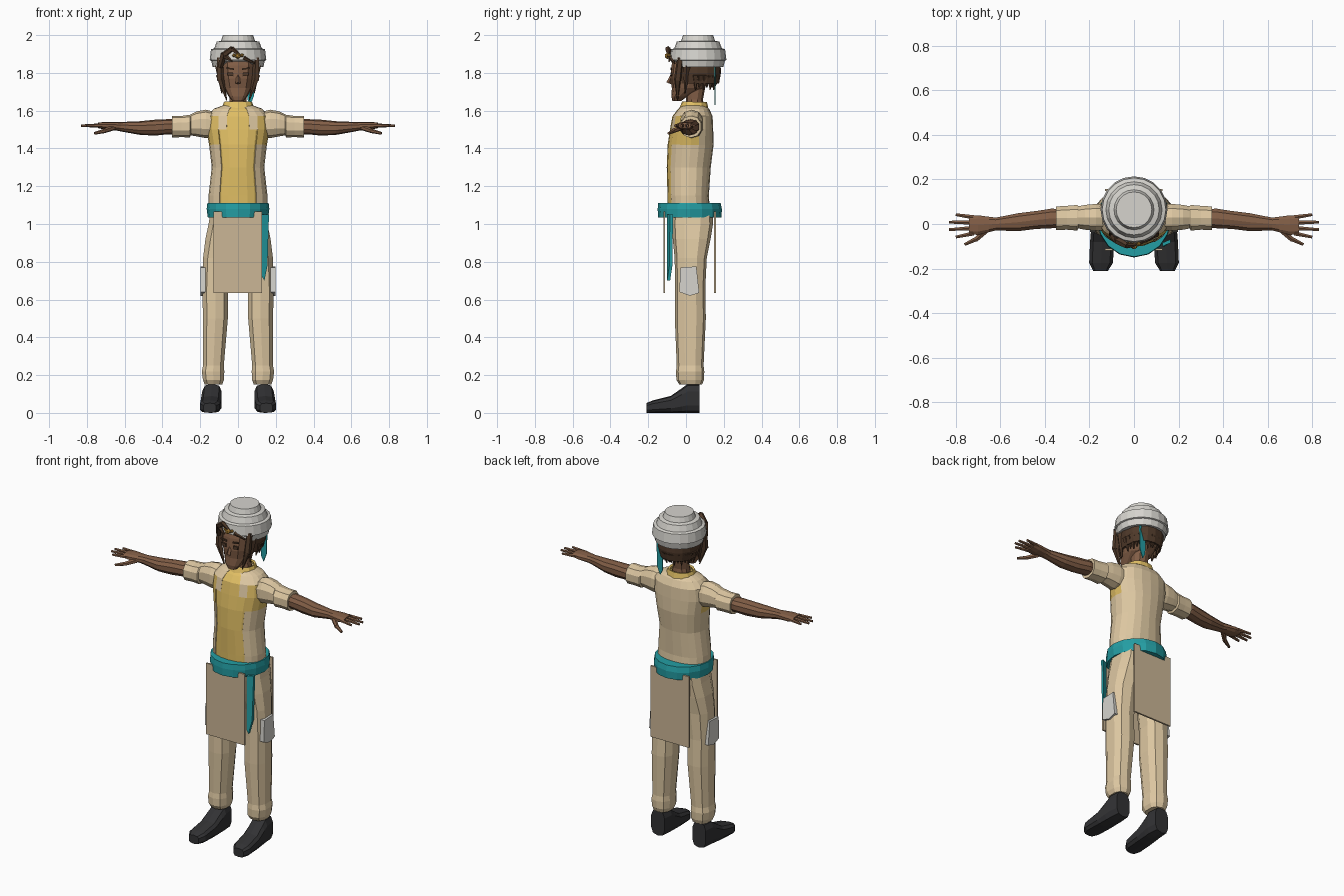
import bpy, bmesh, math
from mathutils import Vector, Matrix


def colour(name, r, g, b):
    m = bpy.data.materials.new(name)
    lin = [((c / 255 + 0.055) / 1.055) ** 2.4 for c in (r, g, b)]
    m.diffuse_color = (*lin, 1)
    return m


BEIGE = colour("beige cloth", 222, 200, 162)
FLAP = colour("tan cloth", 203, 182, 150)
YELLOW = colour("yellow cloth", 224, 190, 100)
TEAL = colour("teal cloth", 36, 158, 164)
GREY = colour("pale grey", 214, 212, 206)
SKIN = colour("brown skin", 130, 94, 70)
HAIR = colour("dark brown hair", 80, 58, 42)
BOOT = colour("black leather", 50, 50, 52)
GOLD = colour("gold", 190, 142, 55)


def finish(name, bm, mats, mirror=False, solid=0):
    bmesh.ops.recalc_face_normals(bm, faces=bm.faces)
    me = bpy.data.meshes.new(name)
    bm.to_mesh(me)
    bm.free()
    for m in mats:
        me.materials.append(m)
    ob = bpy.data.objects.new(name, me)
    bpy.context.collection.objects.link(ob)
    if solid:
        s = ob.modifiers.new("thickness", 'SOLIDIFY')
        s.thickness, s.offset = solid, 0
    if mirror:
        ob.modifiers.new("mirror", 'MIRROR')
    return ob


def loft(rings, n=10, axis='z', p=2.3, caps=True):
    """Rings of (t, centre a, centre b, radius a, radius b) along an axis."""
    bm = bmesh.new()
    loops = []
    for t, ca, cb, ra, rb in rings:
        loop = []
        for i in range(n):
            w = 2 * math.pi * i / n
            s, c = math.sin(w), -math.cos(w)
            a = ca + ra * math.copysign(abs(s) ** (2 / p), s)
            b = cb + rb * math.copysign(abs(c) ** (2 / p), c)
            co = {'z': (a, b, t), 'x': (t, a, b), 'y': (a, t, b)}[axis]
            loop.append(bm.verts.new(co))
        loops.append(loop)
    for lo, hi in zip(loops, loops[1:]):
        for i in range(n):
            j = (i + 1) % n
            bm.faces.new((lo[i], lo[j], hi[j], hi[i]))
    if caps:
        bm.faces.new(loops[0])
        bm.faces.new(loops[-1])
    return bm


def drop(bm, test):
    faces = [f for f in bm.faces if test(f.calc_center_median())]
    bmesh.ops.delete(bm, geom=faces, context='FACES')


def prism(name, pts, offset, mat, mirror=False):
    """Flat outline extruded by the offset vector."""
    bm = bmesh.new()
    f = bm.faces.new([bm.verts.new(q) for q in pts])
    top = bmesh.ops.extrude_face_region(bm, geom=[f])['geom']
    if f not in bm.faces[:]:
        bm.faces.new([bm.verts.new(q) for q in pts])
    bmesh.ops.translate(bm, vec=offset, verts=[v for v in top if isinstance(v, bmesh.types.BMVert)])
    return finish(name, bm, [mat], mirror)


def spikes(name, items, mat, mirror=False, n=5):
    """Tapered pieces given as (start, end, start radius, end radius)."""
    bm = bmesh.new()
    for a, b, r1, r2 in items:
        a, b = Vector(a), Vector(b)
        d = b - a
        m = Matrix.Translation((a + b) / 2) @ d.to_track_quat('Z', 'Y').to_matrix().to_4x4()
        bmesh.ops.create_cone(bm, cap_ends=True, segments=n, radius1=r1, radius2=r2, depth=d.length, matrix=m)
    return finish(name, bm, [mat], mirror)


# Boots and trousers
finish("boot", loft([(-.21, .15, .026, .034, .026), (-.175, .148, .033, .055, .033),
                     (-.08, .143, .045, .056, .045), (-.02, .14, .066, .054, .066),
                     (.01, .138, .077, .053, .077), (.072, .138, .077, .046, .077)],
                    10, 'y', 3.2), [BOOT], True)
finish("trouser_leg", loft([(.15, .13, .025, .048, .06), (.175, .13, .022, .058, .073),
                            (.22, .132, .022, .062, .075), (.25, .13, .022, .057, .071),
                            (.5, .12, .023, .069, .082), (.66, .12, .022, .07, .08),
                            (.82, .108, .025, .08, .085), (.92, .088, .03, .088, .1),
                            (1.0, .075, .034, .084, .109), (1.08, .07, .035, .075, .105)],
                           10, p=2.5), [BEIGE], True)
prism("thigh_pocket", [(.172, -.035, .64), (.172, .02, .62), (.172, .07, .635),
                       (.172, .055, .775), (.172, -.03, .77)], (.026, 0, 0), GREY, True)

# Shirt and open vest
body = [(1.08, .15, .015, .105), (1.15, .15, .012, .103), (1.3, .133, .015, .11),
        (1.42, .147, .025, .115), (1.5, .162, .03, .108), (1.57, .158, .035, .1),
        (1.605, .125, .04, .078), (1.625, .07, .04, .055)]
finish("shirt", loft([(z, 0, y - .006, rx * .93, ry + .001) for z, rx, y, ry in body], 20), [YELLOW])
vest = loft([(z, 0, y, rx, ry) for z, rx, y, ry in body], 20, caps=False)
drop(vest, lambda c: abs(c.x) < .095 * min(1, (1.75 - c.z) / .3) and c.y < 0)
for f in vest.faces:
    c = f.calc_center_median()
    f.material_index = int(1.4 < c.z < 1.56 and abs(c.x) > .11 and -.07 < c.y < .06)
finish("vest", vest, [BEIGE, YELLOW], solid=.012)
finish("collar", loft([(1.6, 0, .04, .085, .075), (1.645, 0, .045, .068, .06)], 12, caps=False),
       [YELLOW], solid=.012)

# Sleeves, arms and hands
finish("sleeve", loft([(.13, .03, 1.525, .06, .07), (.17, .03, 1.53, .063, .075),
                       (.22, .03, 1.53, .058, .066), (.25, .03, 1.525, .052, .056),
                       (.255, .028, 1.518, .06, .06), (.3, .028, 1.516, .056, .056),
                       (.35, .026, 1.515, .055, .058)], 10, 'x'), [BEIGE], True)
finish("arm", loft([(.3, .027, 1.515, .04, .04), (.37, .025, 1.515, .046, .04),
                    (.44, .018, 1.51, .042, .042), (.52, .008, 1.508, .042, .036),
                    (.62, 0, 1.515, .03, .025), (.65, -.002, 1.518, .036, .022),
                    (.7, -.005, 1.52, .046, .021), (.74, -.005, 1.522, .042, .015)], 10, 'x'), [SKIN], True)
fingers = []
for i in range(4):
    y = .03 - i * .024
    tip = .80 + .03 * (i in (1, 2))
    fingers.append(((.72, y, 1.522), (tip, y * 1.4, 1.52), .011, .007))
fingers += [((.66, -.025, 1.51), (.71, -.07, 1.492), .015, .012),
            ((.705, -.066, 1.493), (.76, -.092, 1.48), .012, .007)]
spikes("fingers", fingers, SKIN, True, 6)

# Belt, hanging cloth panels and sash end
finish("belt", loft([(1.035, 0, .02, .16, .168), (1.08, 0, .02, .166, .17),
                     (1.112, 0, .018, .162, .165)], 16, p=2), [TEAL])
for label, y in (("front", -.12), ("back", .148)):
    prism(label + "_panel", [(-.13, y, .635), (.128, y, .635), (.128, y, 1.065), (-.13, y, 1.065)],
          (0, .01, 0), FLAP)
prism("sash_end", [(.128, -.1, 1.05), (.164, -.085, 1.05), (.156, -.088, .78), (.14, -.1, .70), (.128, -.1, .72)],
      (0, .016, 0), TEAL)

# Neck and head
finish("neck", loft([(1.6, 0, .045, .058, .052), (1.66, 0, .045, .046, .045), (1.74, 0, .05, .05, .055)], 10), [SKIN])
finish("head", loft([(1.65, 0, -.05, .028, .022), (1.675, 0, -.035, .05, .042),
                     (1.72, 0, .01, .075, .085), (1.77, 0, .03, .088, .113),
                     (1.84, 0, .045, .098, .122), (1.92, 0, .055, .09, .11)], 12, p=2.4), [SKIN])
spikes("nose", [((0, -.07, 1.80), (0, -.092, 1.745), .006, .013)], SKIN, n=4)
prism("eye", [(.022, -.083, 1.782), (.055, -.083, 1.786), (.057, -.083, 1.803), (.026, -.083, 1.802)],
      (0, .008, 0), HAIR, True)
prism("eyebrow", [(.02, -.083, 1.815), (.06, -.083, 1.822), (.06, -.083, 1.829), (.02, -.083, 1.824)],
      (0, .008, 0), HAIR, True)

# Hair cap, hanging locks and swept fringe
cap = loft([(1.745, 0, .06, .094, .108), (1.8, 0, .06, .105, .118), (1.88, 0, .06, .106, .115)], 16, caps=False)
drop(cap, lambda c: c.y < -.02)
finish("hair_cap", cap, [HAIR], solid=.014)
locks = []
for i in range(8):
    a = math.radians(-5 + i * 13)
    x, y = .1 * math.cos(a), .06 + .108 * math.sin(a)
    locks.append(((x, y, 1.79), (x * .85, .05 + (y - .05) * .85, 1.71 + .012 * (i % 2)), .02, .003))
locks += [((.098, -.03, 1.88), (.094, -.045, 1.76), .017, .02),
          ((.094, -.045, 1.77), (.06, -.045, 1.655), .02, .003),
          ((.1, .005, 1.84), (.085, -.005, 1.69), .022, .003)]
spikes("hair_locks", locks, HAIR, True)
spikes("fringe", [((-.095, -.05, 1.83), (-.075, -.075, 1.9), .014, .018),
                  ((-.075, -.075, 1.895), (-.03, -.098, 1.93), .016, .014),
                  ((-.035, -.096, 1.93), (.02, -.095, 1.885), .014, .005),
                  ((-.07, -.075, 1.89), (-.03, -.09, 1.86), .016, .003),
                  ((.03, -.08, 1.88), (.09, -.06, 1.85), .012, .004)], HAIR)
bm = bmesh.new()
for x, y, z, r in ((0, -.098, 1.89, .017), (-.022, -.09, 1.893, .01), (.022, -.09, 1.893, .01)):
    bmesh.ops.create_icosphere(bm, subdivisions=1, radius=r, matrix=Matrix.Translation((x, y, z)))
finish("forehead_ornament", bm, [GOLD])

# Tiered helmet, raised over the face
tiers = [(1.83, .134), (1.865, .142), (1.868, .15), (1.925, .143), (1.93, .126),
         (1.965, .113), (1.97, .09), (2.0, .08)]
helmet = loft([(z, 0, .064, r, r) for z, r in tiers], 20, p=2)
for v in helmet.verts:
    if v.co.z < 1.867 and v.co.y < -.03:
        v.co.z += .03 if v.co.z < 1.84 else .004
finish("helmet", helmet, [GREY])
prism("helmet_ribbon", [(.045, .15, 1.85), (.09, .15, 1.85), (.085, .15, 1.68), (.066, .15, 1.63), (.05, .15, 1.66)],
      (0, .005, 0), TEAL)
